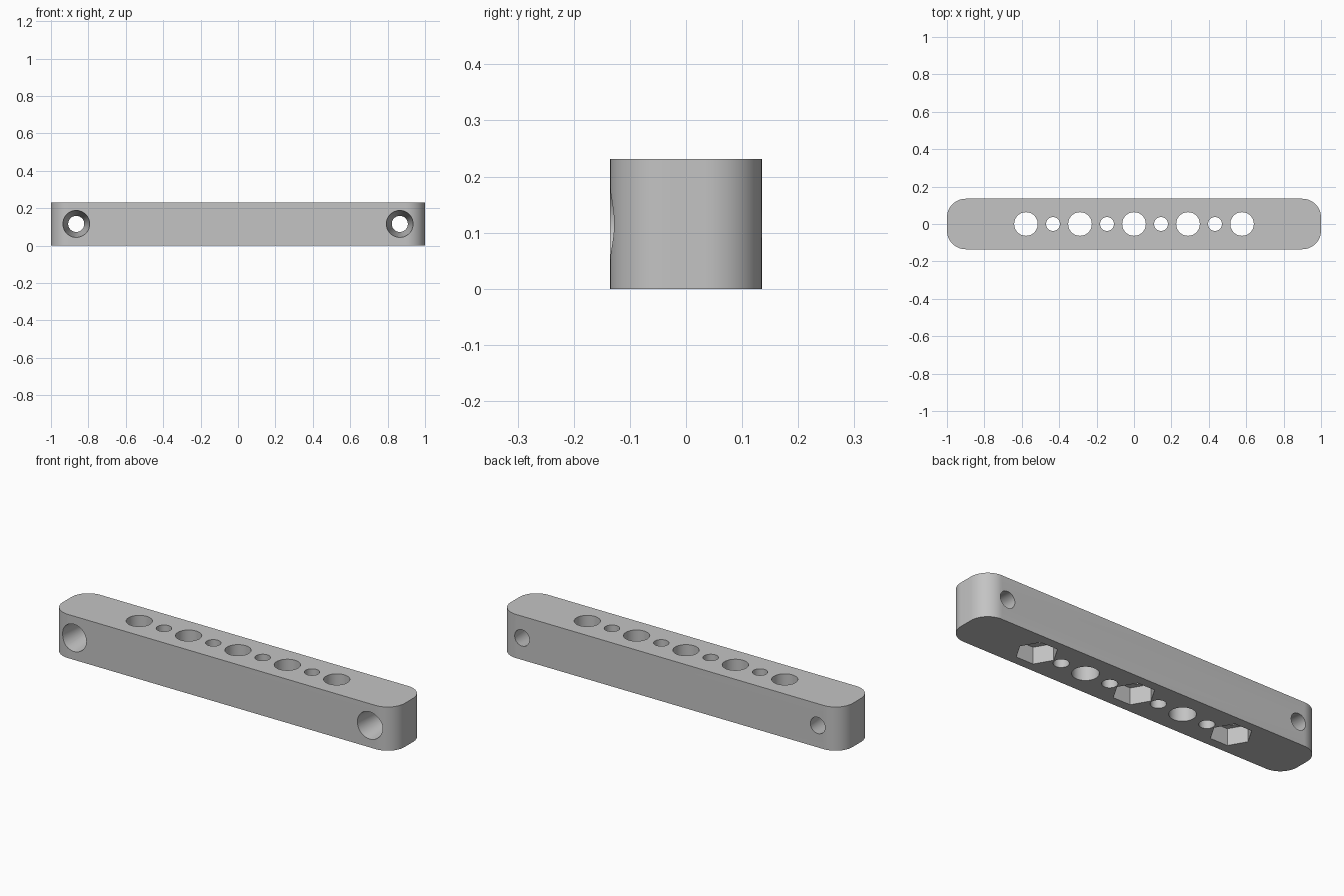
import bpy, bmesh, math
from mathutils import Matrix, Vector

if "Cube" in bpy.data.objects:
    bpy.data.objects.remove(bpy.data.objects["Cube"])

L, W, H, R = 1.0, 0.135, 0.231, 0.1   # half length, half width, height, corner radius

grey = bpy.data.materials.new("light grey")
grey.diffuse_color = (0.55, 0.55, 0.55, 1)
grey.use_nodes = True
grey.node_tree.nodes["Principled BSDF"].inputs["Base Color"].default_value = grey.diffuse_color


def make_object(name, bm):
    bmesh.ops.recalc_face_normals(bm, faces=bm.faces[:])
    me = bpy.data.meshes.new(name)
    bm.to_mesh(me)
    bm.free()
    me.materials.append(grey)
    ob = bpy.data.objects.new(name, me)
    bpy.context.collection.objects.link(ob)
    return ob


# bar with rounded vertical corners
bm = bmesh.new()
ring = []
for q, (sx, sy) in enumerate([(1, 1), (-1, 1), (-1, -1), (1, -1)]):
    for i in range(17):
        a = math.radians(90 * q + 90 * i / 16)
        ring.append(bm.verts.new((sx * (L - R) + R * math.cos(a),
                                  sy * (W - R) + R * math.sin(a), 0)))
base = bm.faces.new(ring)
top = bmesh.ops.extrude_face_region(bm, geom=[base])["geom"]
bmesh.ops.translate(bm, vec=(0, 0, H),
                    verts=[g for g in top if isinstance(g, bmesh.types.BMVert)])
bar = make_object("drilled_bar", bm)


def cut(p0, p1, r0, r1, sides):
    """Cut a round, tapered or hexagonal hole from p0 to p1."""
    p0, p1 = Vector(p0), Vector(p1)
    d = p1 - p0
    if abs(d.z) > 0.01:
        rot = Matrix.Identity(4)
    else:
        rot = Matrix.Rotation(math.radians(-90), 4, 'X')   # z axis to +y
    bm = bmesh.new()
    verts = []
    for z, r in ((0, r0), (d.length, r1)):
        verts.append([bm.verts.new((r * math.cos(2 * math.pi * i / sides),
                                    r * math.sin(2 * math.pi * i / sides), z))
                      for i in range(sides)])
    a, b = verts
    bm.faces.new(a)
    bm.faces.new(b)
    for i in range(sides):
        j = (i + 1) % sides
        bm.faces.new((a[i], a[j], b[j], b[i]))
    bm.transform(Matrix.Translation(p0) @ rot)
    cutter = make_object("hole_cutter", bm)
    cutter.hide_render = True
    mod = bar.modifiers.new("hole", 'BOOLEAN')
    mod.operation = 'DIFFERENCE'
    mod.solver = 'EXACT'
    mod.object = cutter
    bpy.context.view_layer.objects.active = bar
    bpy.ops.object.modifier_apply(modifier=mod.name)
    bpy.data.objects.remove(cutter)


# row of alternating large and small vertical holes
for k in range(-4, 5):
    r = 0.063 if k % 2 == 0 else 0.037
    cut((k * 0.1444, 0, -0.1), (k * 0.1444, 0, H + 0.1), r, r, 48)

# hexagonal nut pockets underneath
for k in (-4, 0, 4):
    cut((k * 0.1444, 0, -0.1), (k * 0.1444, 0, 0.088), 0.1, 0.1, 6)

# tapered screw holes through the ends, wide at the front
slope = (0.072 - 0.043) / (2 * W)
for s in (-1, 1):
    cut((s * 0.865, -W - 0.05, 0.116), (s * 0.865, W + 0.05, 0.116),
        0.072 + slope * 0.05, 0.043 - slope * 0.05, 48)

# smooth curved walls, sharp edges kept
bpy.ops.object.select_all(action='DESELECT')
bar.select_set(True)
bpy.context.view_layer.objects.active = bar
bpy.ops.object.shade_smooth_by_angle(angle=math.radians(30))
